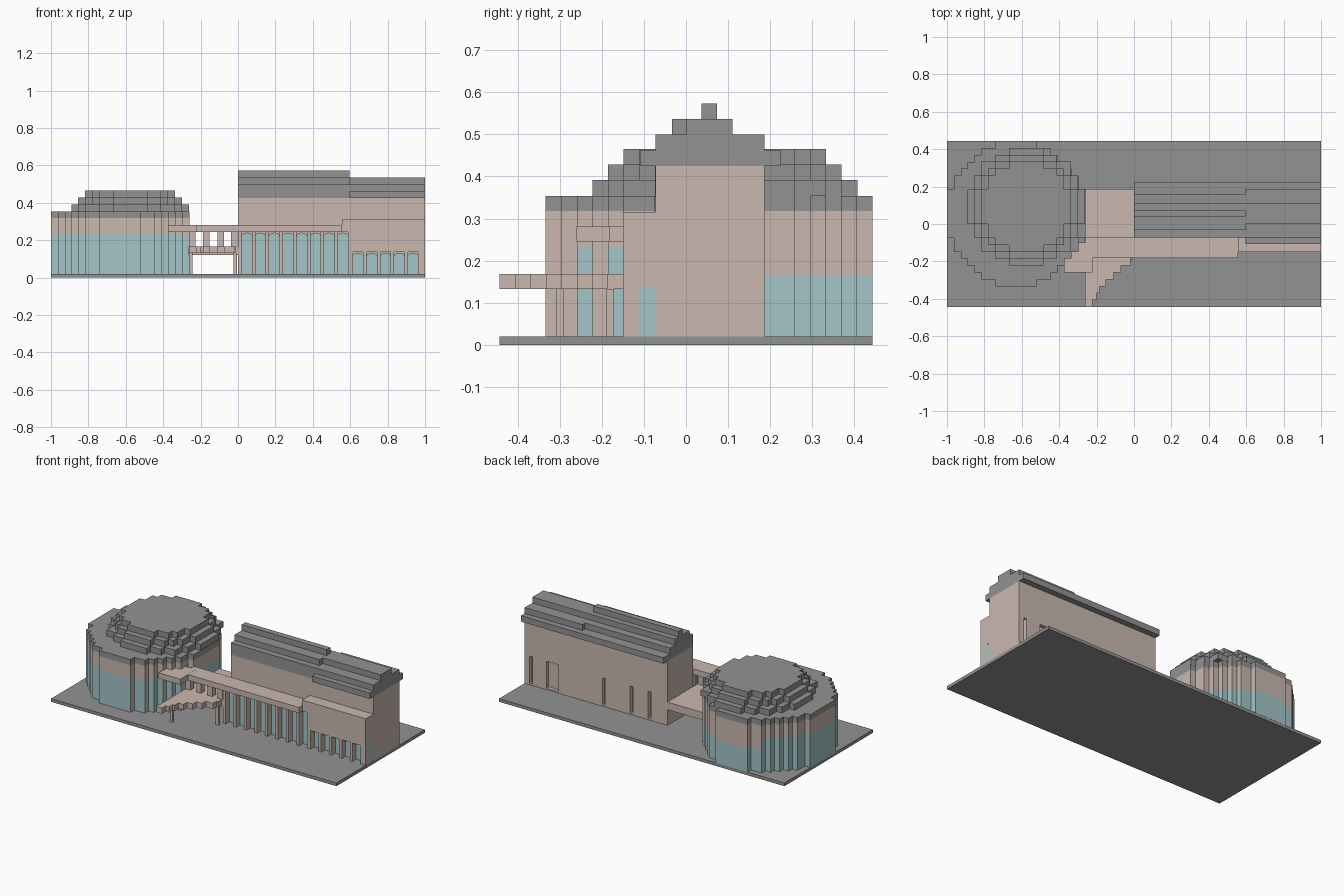
import bpy, bmesh, math

if "Cube" in bpy.data.objects:
    bpy.data.objects.remove(bpy.data.objects["Cube"])

C = 0.037  # step size of the blocky outlines


def material(name, rgb):
    m = bpy.data.materials.new(name)
    m.diffuse_color = (*rgb, 1)
    m.use_nodes = True
    m.node_tree.nodes["Principled BSDF"].inputs["Base Color"].default_value = m.diffuse_color
    return m


STONE = material("pale_stone", (0.59, 0.48, 0.43))
GREY = material("roof_grey", (0.29, 0.29, 0.29))
GLASS = material("blue_glass", (0.36, 0.56, 0.58))


def make(name, bm, *mats):
    bmesh.ops.recalc_face_normals(bm, faces=bm.faces)
    me = bpy.data.meshes.new(name)
    bm.to_mesh(me)
    bm.free()
    for m in mats:
        me.materials.append(m)
    ob = bpy.data.objects.new(name, me)
    bpy.context.collection.objects.link(ob)
    return ob


def prism(name, pts, a, b, mat, axis="z"):
    """Extrude a 2D outline from a to b along z, or along y for front profiles."""
    put = (lambda p, t: (p[0], p[1], t)) if axis == "z" else (lambda p, t: (p[0], t, p[1]))
    bm = bmesh.new()
    lo = [bm.verts.new(put(p, a)) for p in pts]
    hi = [bm.verts.new(put(p, b)) for p in pts]
    bm.faces.new(lo)
    bm.faces.new(hi)
    for i in range(len(pts)):
        j = (i + 1) % len(pts)
        bm.faces.new((lo[i], lo[j], hi[j], hi[i]))
    return make(name, bm, mat)


def box(name, x0, x1, y0, y1, z0, z1, mat):
    return prism(name, [(x0, y0), (x1, y0), (x1, y1), (x0, y1)], z0, z1, mat)


def stepped_disc(cx, cy, nx, ny):
    """Outline of a circle stepped on the block grid, nx by ny cells."""
    right = []
    for j in range(ny):
        t = (j + 0.5 - ny / 2) / (ny / 2)
        w = nx / 2 * math.sqrt(1 - t * t)
        w = round(w - nx % 2 / 2) + nx % 2 / 2
        y0 = cy + (j - ny / 2) * C
        for y in (y0, y0 + C):
            p = (w * C, y)
            if len(right) > 1 and right[-1][0] == p[0] == right[-2][0]:
                right.pop()
            if not right or right[-1] != p:
                right.append(p)
    # drop coincident points between equal rows
    out = []
    for p in right:
        if not out or abs(p[0] - out[-1][0]) + abs(p[1] - out[-1][1]) > 1e-5:
            out.append(p)
    return [(cx + x, y) for x, y in out] + [(cx - x, y) for x, y in reversed(out)]


# ground slab
box("base_slab", -1, 1, -0.443, 0.443, 0, 0.02, GREY)

# rotunda wall: glass below, stone band above
ring = stepped_disc(-0.63, 0.055, 20, 21)
bm = bmesh.new()
for i, p in enumerate(ring):
    q = ring[(i + 1) % len(ring)]
    mx, my = (p[0] + q[0]) / 2, (p[1] + q[1]) / 2
    faces_right = abs(p[0] - q[0]) < 1e-4 and mx > -0.63
    solid = faces_right and (my < -0.26 or -0.22 < my < -0.185)
    h = 0.165 if mx > -0.8 and my > 0.1 else 0.23
    for z0, z1, mi in ((0.02, h, 0 if solid else 1), (h, 0.318, 0)):
        f = bm.faces.new([bm.verts.new(v) for v in
                          ((*p, z0), (*q, z0), (*q, z1), (*p, z1))])
        f.material_index = mi
bmesh.ops.remove_doubles(bm, verts=bm.verts, dist=1e-4)
make("rotunda_wall", bm, STONE, GLASS)

# rotunda roof tiers
prism("rotunda_eave", ring, 0.318, 0.354, GREY)
for k, n in enumerate((17, 15, 13)):
    z = 0.354 + k * C
    prism(f"rotunda_roof_tier_{k + 1}", stepped_disc(-0.577, 0.0925, n, n), z, z + C, GREY)

# main hall with narrow recesses in the back wall
hall = box("hall_wall", 0, 1, -0.072, 0.187, 0.02, 0.425, STONE)
for x, w in ((0.955, 0.02), (0.805, 0.085), (0.445, 0.02), (0.25, 0.02), (0.125, 0.02)):
    cut = box("slot_cutter", x - w / 2, x + w / 2, 0.165, 0.25, 0.03, 0.2, STONE)
    cut.hide_render = True
    mod = hall.modifiers.new("slot", "BOOLEAN")
    mod.operation = "DIFFERENCE"
    mod.solver = "EXACT"
    mod.object = cut
    bpy.context.view_layer.objects.active = hall
    bpy.ops.object.modifier_apply(modifier=mod.name)
    bpy.data.objects.remove(cut)

# hall roof: (x0, x1, y0, y1) for each step upward, west part then east part
west = ((-0.072, 0.225), (-0.072, 0.16), (-0.033, 0.11), (0.037, 0.074))
east = ((-0.108, 0.225), (-0.072, 0.187), (0.0, 0.11))
for label, x0, x1, steps in (("west", 0, 0.595, west), ("east", 0.595, 1, east)):
    for k, (y0, y1) in enumerate(steps):
        z = 0.425 + k * C
        box(f"hall_roof_{label}_{k + 1}", x0, x1, y0, y1, z, z + 0.0375, GREY)


def arcade(name, x0, n, pitch, top):
    """Glass strip behind columns with round-headed spandrels."""
    x1 = x0 + n * pitch
    box(name + "_glass", x0, x1, -0.113, -0.072, 0.02, top, GLASS)
    for i in range(n + 1):
        x = x0 + i * pitch
        box(f"{name}_column_{i + 1}", x - 0.009, x + 0.009, -0.15, -0.112, 0.02, top, STONE)
    r = pitch / 2 - 0.009
    for i in range(n):
        c = x0 + (i + 0.5) * pitch
        zs = top - 0.026
        arc = [(c - r * math.cos(a * math.pi / 8), zs + 0.018 * math.sin(a * math.pi / 8))
               for a in range(9)]
        prism(f"{name}_arch_{i + 1}", [(c - r, top)] + arc + [(c + r, top)],
              -0.125, -0.11, STONE, "y")


# front arcades and the low aisle above the eastern one
arcade("tall_arcade", 0.01, 8, 0.0735, 0.246)
arcade("low_arcade", 0.605, 5, 0.0735, 0.138)
box("aisle_wall", 0.59, 1, -0.15, -0.07, 0.137, 0.315, STONE)
box("aisle_upper_wall", 0.555, 0.59, -0.15, -0.07, 0.245, 0.315, STONE)
box("aisle_end_pier", 0.965, 1, -0.15, -0.113, 0.02, 0.138, STONE)
box("aisle_end_glass", 0.965, 0.999, -0.113, -0.072, 0.02, 0.138, GLASS)

# long canopy reaching to the rotunda
box("canopy", -0.26, 0.556, -0.183, -0.07, 0.245, 0.281, STONE)
box("canopy_west_end", -0.375, -0.222, -0.26, -0.1, 0.2455, 0.2815, STONE)

# raised link bridge and its posts
box("link_bridge", -0.265, 0, -0.15, 0.187, 0.12, 0.168, STONE)
for i, x in enumerate((-0.245, -0.17, -0.092, -0.02)):
    box(f"link_post_{i + 1}", x - 0.017, x + 0.017, -0.15, -0.115, 0.168, 0.246, STONE)

# stepped porch slab on posts
edge = [(-0.262, -0.149), (-0.262, -0.443)]
for j, x in enumerate((-0.222, -0.2, -0.185, -0.15, -0.11, -0.07, -0.02, -0.01)):
    edge += [(x, -0.443 + j * 0.0367), (x, -0.443 + (j + 1) * 0.0367)]
prism("porch_slab", edge, 0.132, 0.168, STONE)
for i, (x, y) in enumerate(((-0.253, -0.3), (-0.015, -0.18))):
    box(f"porch_post_{i + 1}", x - 0.009, x + 0.009, y - 0.009, y + 0.009, 0.02, 0.133, STONE)
